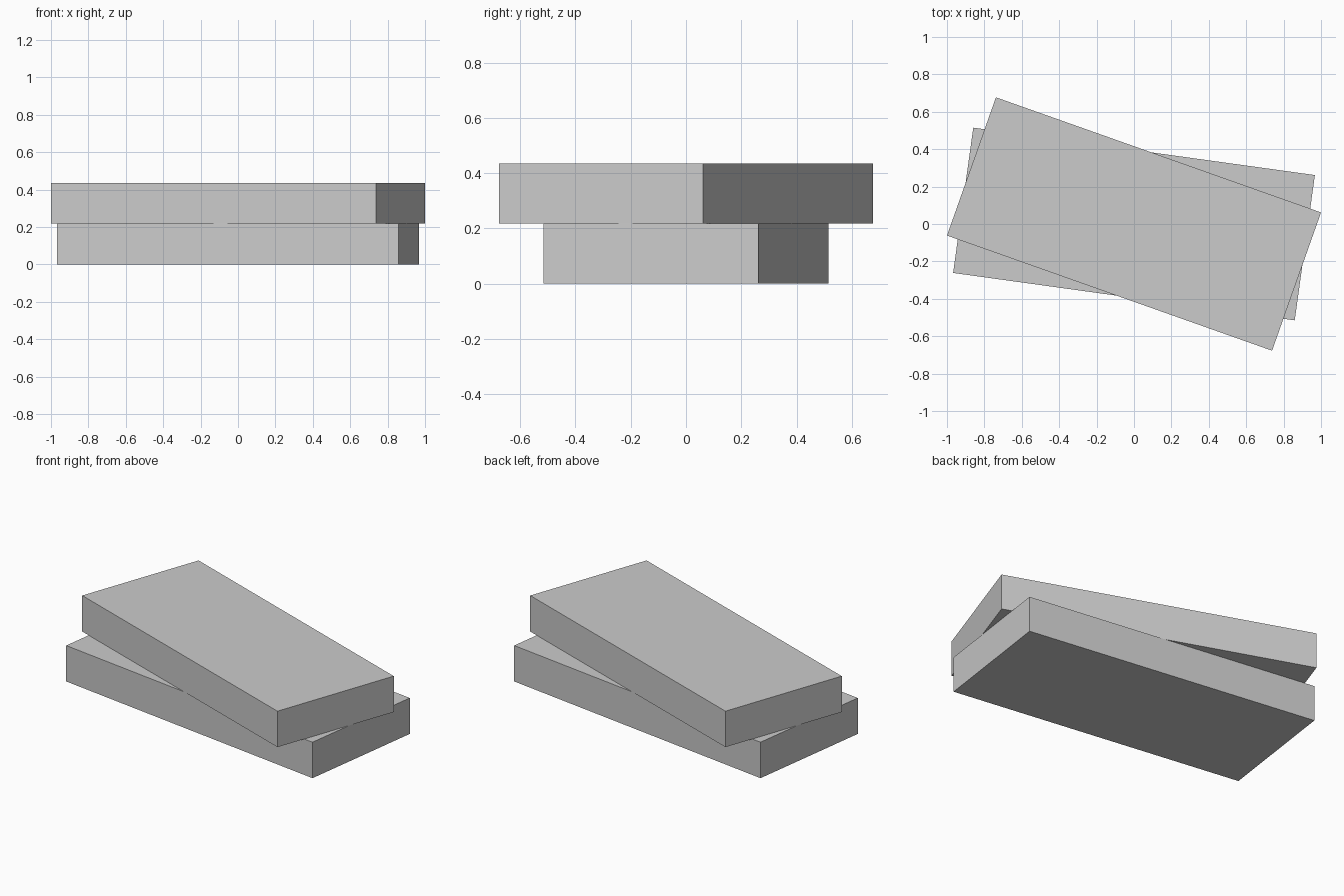
import bpy
from math import radians

default = bpy.data.objects.get("Cube")
if default:
    bpy.data.objects.remove(default, do_unlink=True)

LENGTH, WIDTH, HEIGHT = 1.844, 0.784, 0.2175

# Plain grey for both slabs
grey = bpy.data.materials.new("plain_grey")
grey.use_nodes = True
colour = (0.6, 0.6, 0.6, 1)
grey.diffuse_color = colour
grey.node_tree.nodes["Principled BSDF"].inputs["Base Color"].default_value = colour


def add_slab(name, level, turn):
    """Add one flat slab, turned about the vertical axis."""
    bpy.ops.mesh.primitive_cube_add(size=1, location=(0, 0, (level + 0.5) * HEIGHT))
    slab = bpy.context.object
    slab.name = name
    slab.scale = (LENGTH, WIDTH, HEIGHT)
    slab.rotation_euler.z = radians(turn)
    slab.data.materials.append(grey)


# Two equal slabs, stacked and twisted
add_slab("lower_slab", 0, -7.9)
add_slab("upper_slab", 1, -19.5)
